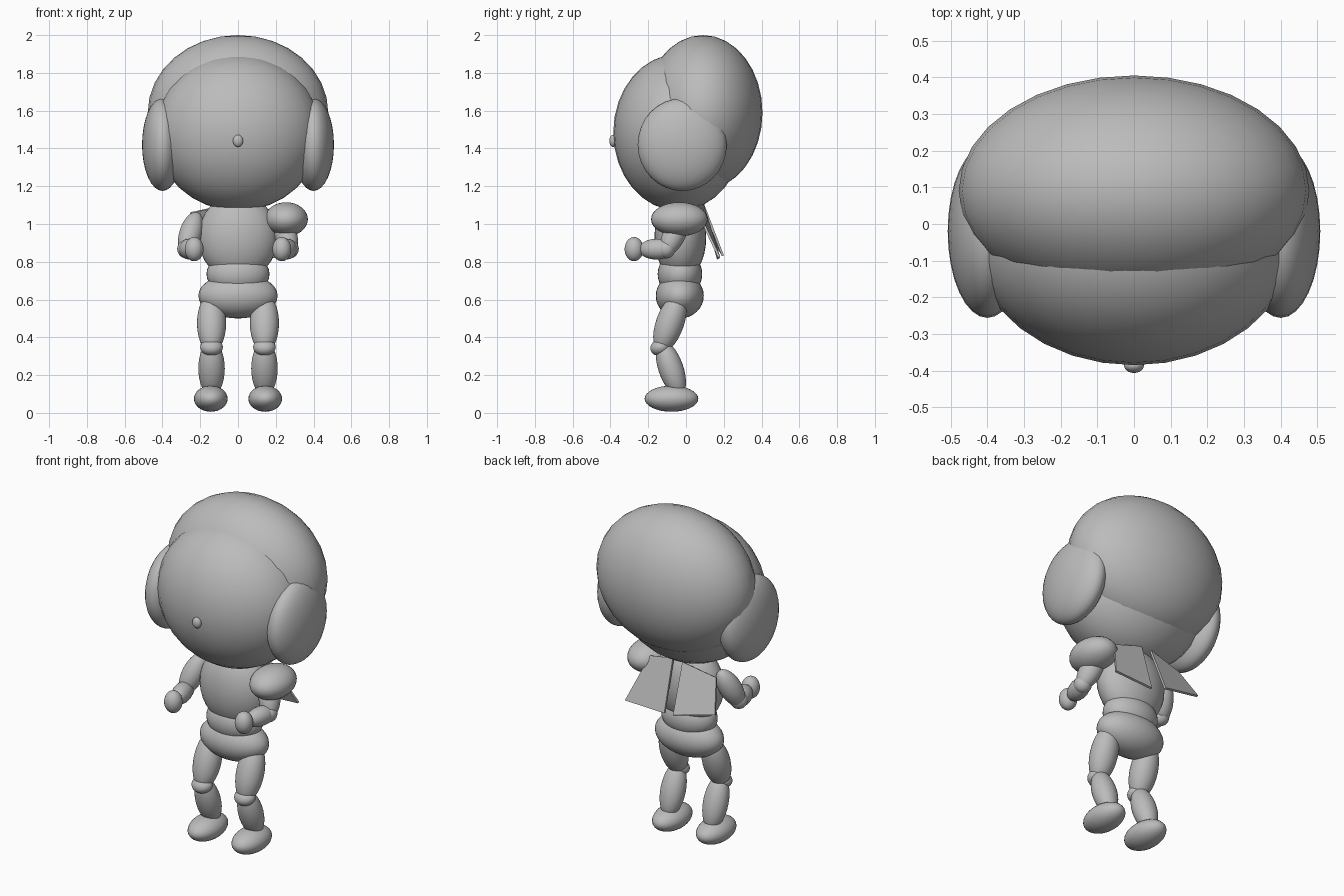
import bpy
import bmesh
from math import radians
from mathutils import Vector

cube = bpy.data.objects.get("Cube")
if cube:
    bpy.data.objects.remove(cube, do_unlink=True)

grey = bpy.data.materials.new("plain_grey")
grey.use_nodes = True
grey.diffuse_color = (0.5, 0.5, 0.5, 1)
grey.node_tree.nodes["Principled BSDF"].inputs["Base Color"].default_value = (0.5, 0.5, 0.5, 1)


def ball(name, centre, radii, rotation=(0, 0, 0)):
    """Smooth ellipsoid, rotation in degrees."""
    bpy.ops.mesh.primitive_uv_sphere_add(segments=32, ring_count=16, radius=1, location=centre,
                                         rotation=[radians(a) for a in rotation])
    ob = bpy.context.object
    ob.name = name
    ob.scale = radii
    ob.data.materials.append(grey)
    bpy.ops.object.shade_smooth()
    return ob


def limb(name, start, end, width, depth):
    """Ellipsoid stretched between two points."""
    a, b = Vector(start), Vector(end)
    ob = ball(name, (a + b) / 2, (width, depth, (b - a).length / 2))
    ob.rotation_euler = (b - a).to_track_quat('Z', 'Y').to_euler()
    return ob


def plate(name, corners, thickness=0.012):
    """Thin flat-shaded panel from four corners."""
    bm = bmesh.new()
    bm.faces.new([bm.verts.new(c) for c in corners])
    mesh = bpy.data.meshes.new(name)
    bm.to_mesh(mesh)
    bm.free()
    ob = bpy.data.objects.new(name, mesh)
    bpy.context.collection.objects.link(ob)
    mesh.materials.append(grey)
    solid = ob.modifiers.new("thickness", 'SOLIDIFY')
    solid.thickness = thickness
    solid.offset = 0


# Head
ball("face", (0, -0.04, 1.485), (0.44, 0.345, 0.415))
ball("hair", (0, 0.09, 1.59), (0.478, 0.315, 0.41))
ball("nose", (0, -0.386, 1.44), (0.027, 0.02, 0.032))

# Body
ball("chest", (0, -0.03, 0.93), (0.21, 0.137, 0.23))
ball("waist", (0, -0.032, 0.735), (0.167, 0.118, 0.12))
ball("pelvis", (0, -0.033, 0.62), (0.21, 0.127, 0.12))

# Paired parts
for side, s in (("left", 1), ("right", -1)):
    ball(side + "_ear", (s * 0.4, -0.02, 1.42), (0.108, 0.236, 0.245))
    limb(side + "_thigh", (s * 0.14, -0.03, 0.63), (s * 0.14, -0.14, 0.32), 0.077, 0.074)
    ball(side + "_knee", (s * 0.14, -0.135, 0.348), (0.06, 0.055, 0.044), (20, 0, 0))
    limb(side + "_shin", (s * 0.14, -0.13, 0.38), (s * 0.14, -0.03, 0.09), 0.07, 0.066)
    ball(side + "_foot", (s * 0.144, -0.077, 0.075), (0.089, 0.142, 0.069))
    limb(side + "_upper_arm", (s * 0.215, -0.01, 1.06), (s * 0.285, -0.11, 0.84), 0.06, 0.062)
    ball(side + "_elbow", (s * 0.272, -0.105, 0.868), (0.05, 0.048, 0.05))
    limb(side + "_forearm", (s * 0.28, -0.06, 0.868), (s * 0.235, -0.25, 0.866), 0.052, 0.055)
    ball(side + "_hand", (s * 0.232, -0.275, 0.867), (0.05, 0.05, 0.064))

# Single shoulder guard
ball("shoulder_guard", (0.255, -0.035, 1.025), (0.115, 0.15, 0.09))

# Back panels
plate("left_back_panel", [(0.022, 0.086, 1.11), (0.19, 0.06, 1.07), (0.275, 0.175, 0.825), (0.02, 0.17, 0.815)])
plate("right_back_panel", [(-0.042, 0.09, 1.105), (-0.25, 0.07, 1.06), (-0.308, 0.165, 0.89), (-0.054, 0.195, 0.832)])
